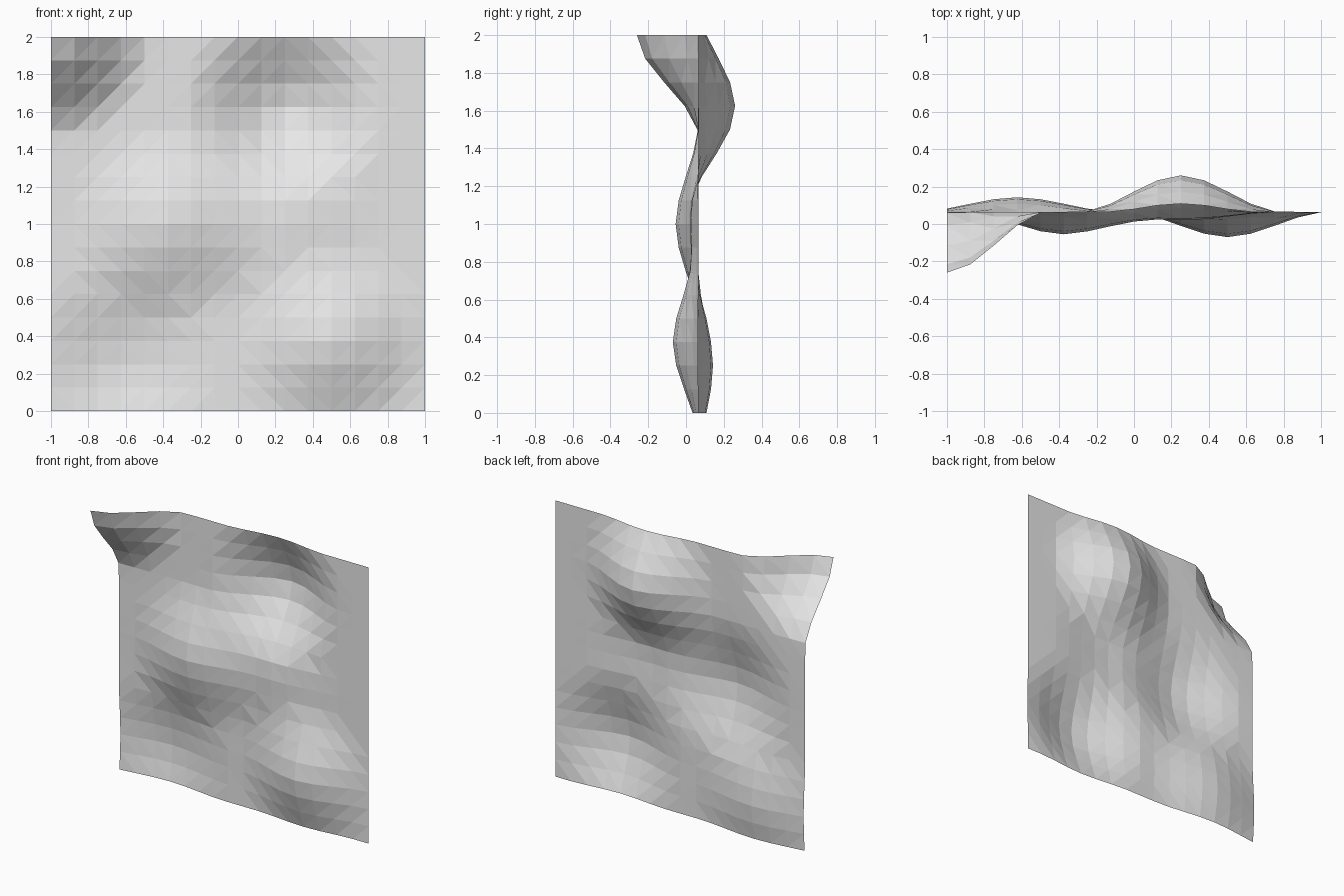
import bpy, bmesh, math

cube = bpy.data.objects.get("Cube")
if cube:
    bpy.data.objects.remove(cube, do_unlink=True)

CELLS = 16        # grid divisions per side
BASE_Y = 0.065    # depth of the undisturbed sheet
RADIUS = 0.54     # reach of every bump

# Bumps: centre x, centre z, depth (positive pushes to the back)
BUMPS = [
    (0.25, 1.625, 0.195),
    (-1.0, 2.0, -0.325),
    (-0.375, 1.0, -0.12),
    (0.25, 1.0, -0.045),
    (0.5, 0.375, -0.135),
    (-0.625, 0.25, 0.078),
]


def smooth_falloff(distance):
    t = max(0.0, 1.0 - distance / RADIUS)
    return t * t * (3.0 - 2.0 * t)


def depth(x, z):
    return BASE_Y + sum(d * smooth_falloff(math.hypot(x - cx, z - cz))
                        for cx, cz, d in BUMPS)


# Single grey material
grey = bpy.data.materials.new("light_grey")
grey.use_nodes = True
colour = (0.8, 0.8, 0.8, 1.0)
grey.diffuse_color = colour
for node in grey.node_tree.nodes:
    if node.type == 'BSDF_PRINCIPLED':
        node.inputs["Base Color"].default_value = colour

# Upright square sheet, pushed in and out by the bumps
bm = bmesh.new()
bmesh.ops.create_grid(bm, x_segments=CELLS, y_segments=CELLS, size=1.0)
for v in bm.verts:
    x, z = v.co.x, v.co.y + 1.0
    v.co = (x, depth(x, z), z)

# Faceted triangles that follow the contours
bmesh.ops.triangulate(bm, faces=bm.faces[:], quad_method='SHORT_EDGE')
for f in bm.faces:
    f.smooth = False

mesh = bpy.data.meshes.new("rippled_sheet")
bm.to_mesh(mesh)
bm.free()
mesh.materials.append(grey)
sheet = bpy.data.objects.new("rippled_sheet", mesh)
bpy.context.collection.objects.link(sheet)
